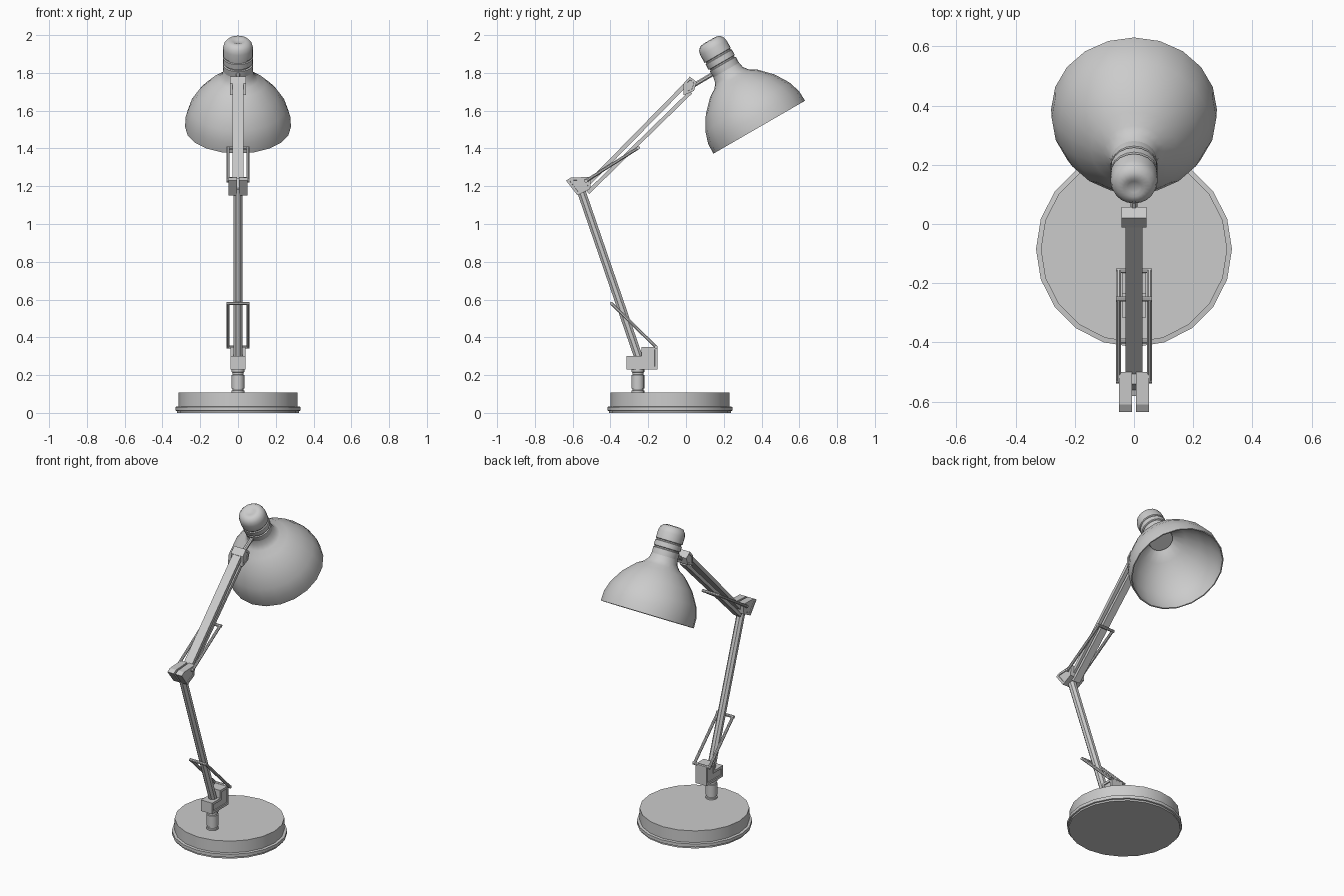
import bpy, bmesh, math
from mathutils import Vector, Matrix

cube = bpy.data.objects.get("Cube")
if cube:
    bpy.data.objects.remove(cube, do_unlink=True)


def finish(name, bm, smooth=None):
    """Turn a bmesh into a linked object, smooth-shaded below the given angle."""
    bmesh.ops.recalc_face_normals(bm, faces=bm.faces)
    mesh = bpy.data.meshes.new(name)
    bm.to_mesh(mesh)
    bm.free()
    obj = bpy.data.objects.new(name, mesh)
    bpy.context.collection.objects.link(obj)
    if smooth:
        bpy.ops.object.select_all(action='DESELECT')
        obj.select_set(True)
        bpy.context.view_layer.objects.active = obj
        bpy.ops.object.shade_smooth_by_angle(angle=math.radians(smooth))
    return obj


def lathe(name, profile, origin, tilt=0, sides=20, smooth=35):
    """Spin (radius, height) points round a z axis, then tilt about x."""
    bm = bmesh.new()
    verts = [bm.verts.new((r, 0, h)) for r, h in profile]
    edges = [bm.edges.new(pair) for pair in zip(verts, verts[1:])]
    bmesh.ops.spin(bm, geom=verts + edges, axis=(0, 0, 1), cent=(0, 0, 0),
                   angle=math.tau, steps=sides, use_merge=True)
    bmesh.ops.remove_doubles(bm, verts=bm.verts, dist=0.0005)
    bm.transform(Matrix.Translation(origin) @ Matrix.Rotation(tilt, 4, 'X'))
    return finish(name, bm, smooth)


def plate(name, outline, x0, x1, rim=0.0, depth=0.0):
    """Extrude a (y, z) outline from x0 to x1, with optional recessed sides."""
    bm = bmesh.new()
    face = bm.faces.new([bm.verts.new((x0, y, z)) for y, z in outline])
    out = bmesh.ops.extrude_face_region(bm, geom=[face], use_keep_orig=True)
    moved = [g for g in out["geom"] if isinstance(g, bmesh.types.BMVert)]
    bmesh.ops.translate(bm, verts=moved, vec=(x1 - x0, 0, 0))
    bmesh.ops.recalc_face_normals(bm, faces=bm.faces)
    if rim:
        caps = [f for f in bm.faces if abs(f.normal.x) > 0.9]
        bmesh.ops.inset_region(bm, faces=caps, thickness=rim, use_even_offset=True)
        bmesh.ops.inset_region(bm, faces=caps, thickness=0.001, depth=-depth)
    return finish(name, bm)


def rod(name, a, b, radius, sides=8, smooth=None):
    """Straight round bar between two points."""
    a, b = Vector(a), Vector(b)
    bm = bmesh.new()
    bmesh.ops.create_cone(bm, cap_ends=True, segments=sides, radius1=radius,
                          radius2=radius, depth=(b - a).length)
    spin = Matrix.Rotation(math.pi / sides, 4, 'Z')
    turn = (b - a).to_track_quat('Z', 'Y').to_matrix().to_4x4()
    bm.transform(Matrix.Translation((a + b) / 2) @ turn @ spin)
    return finish(name, bm, smooth)


def bar(name, a, b, width, thick):
    """Flat bar between two (y, z) points."""
    a, b = Vector(a), Vector(b)
    d = (b - a).normalized() * thick / 2
    n = Vector((-d.y, d.x))
    return plate(name, [a + n, b + n, b - n, a - n], -width / 2, width / 2)


def tension_frame(name, a, b, half=0.052, r=0.009):
    """Rectangular wire loop running between two (y, z) points."""
    for side, x in (("left", half), ("right", -half)):
        rod(f"{name}_{side}_wire", (x, *a), (x, *b), r)
    for end, p in (("lower", a), ("upper", b)):
        rod(f"{name}_{end}_crossbar", (-half - r, *p), (half + r, *p), r)


# Weighted base and the grooved post
lathe("base", [(0, 0), (.322, 0), (.322, .01), (.331, .012), (.331, .032),
               (.315, .034), (.315, .108), (0, .108)], (0, -.085, 0))
lathe("post", [(0, .1), (.034, .1), (.034, .118), (.029, .12), (.029, .128),
               (.034, .13), (.034, .2), (.029, .202), (.029, .214),
               (.034, .216), (.034, .24), (0, .24)], (0, -.255, 0), sides=16)

# Stepped bracket holding the lower arm
plate("base_bracket", [(-.315, .23), (-.15, .23), (-.15, .35), (-.235, .35),
                       (-.235, .3), (-.315, .3)], -.04, .04, .015, .006)
rod("lower_arm", (0, -.25, .29), (0, -.56, 1.19), .0245)
tension_frame("lower_tension", (-.158, .348), (-.395, .58))

# Elbow: two cheeks around a spacer
elbow = [(-.635, 1.23), (-.61, 1.245), (-.5, 1.25), (-.508, 1.185), (-.575, 1.152)]
for side, x in (("left", .028), ("right", -.028)):
    plate(f"elbow_cheek_{side}", elbow, x - .022, x + .022, .014, .004)
plate("elbow_spacer", [(-.54, 1.24), (-.505, 1.24), (-.512, 1.19), (-.57, 1.165)],
      -.02, .02)

# Upper arm: a wide bar above a narrower one
bar("upper_arm_top_bar", (-.53, 1.2), (.01, 1.75), .057, .022)
bar("upper_arm_bottom_bar", (-.52, 1.166), (.025, 1.698), .045, .02)
tension_frame("upper_tension", (-.53, 1.228), (-.253, 1.403))

# Head joint and the pin reaching the lamp neck
plate("head_joint", [(-.012, 1.745), (.02, 1.78), (.057, 1.752), (.042, 1.705),
                     (-.012, 1.682)], -.042, .042, .012, .004)
rod("head_pin", (0, .03, 1.728), (0, .19, 1.823), .012)

# Shade and lamp socket share one tilted axis
tilt = math.radians(30)
rim_centre = (0, .3875, 1.5125)
lathe("shade", [(.28, 0), (.278, .06), (.257, .125), (.211, .2), (.145, .268),
                (.105, .293), (.085, .318), (.078, .35), (.06, .35),
                (.075, .3), (.138, .258), (.203, .193), (.249, .12),
                (.27, .058), (.273, 0), (.28, 0)], rim_centre, tilt, 20, 60)
lathe("lamp_socket", [(0, .29), (.07, .29), (.078, .34), (.079, .385), (.073, .388),
                      (.073, .394), (.08, .397), (.08, .428), (.074, .431),
                      (.074, .437), (.08, .44), (.08, .485), (.074, .508),
                      (.058, .526), (.035, .53), (.022, .524), (0, .522)],
      rim_centre, tilt, 20, 40)
